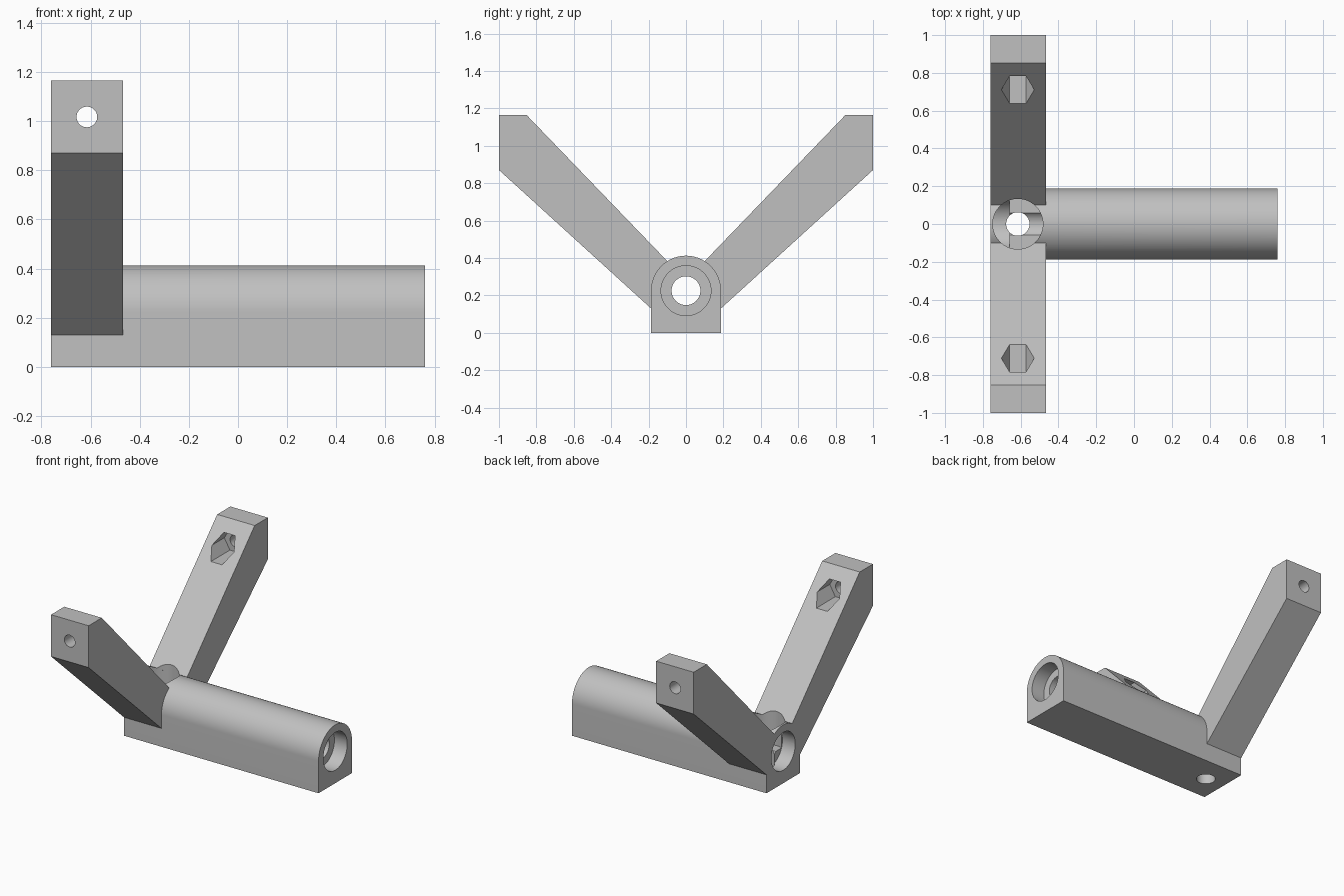
import bpy
import bmesh
import math
from mathutils import Matrix, Vector

if "Cube" in bpy.data.objects:
    bpy.data.objects.remove(bpy.data.objects["Cube"])

R_BODY, AXIS_Z = 0.187, 0.225      # rounded body radius and bore height
X0, X1, ARM_X1 = -0.76, 0.76, -0.467
HOLE_X, BOLT_Z = -0.615, 1.017

grey = bpy.data.materials.new("light grey")
grey.diffuse_color = (0.53, 0.53, 0.53, 1)
grey.use_nodes = True
grey.node_tree.nodes["Principled BSDF"].inputs["Base Color"].default_value = grey.diffuse_color


def to_object(name, bm):
    bmesh.ops.recalc_face_normals(bm, faces=bm.faces[:])
    mesh = bpy.data.meshes.new(name)
    bm.to_mesh(mesh)
    bm.free()
    mesh.materials.append(grey)
    obj = bpy.data.objects.new(name, mesh)
    bpy.context.collection.objects.link(obj)
    return obj


def extrude_x(name, profile, xa, xb):
    """Prism along x from a (y, z) outline."""
    bm = bmesh.new()
    face = bm.faces.new([bm.verts.new((xa, y, z)) for y, z in profile])
    geo = bmesh.ops.extrude_face_region(bm, geom=[face])["geom"]
    moved = [v for v in geo if isinstance(v, bmesh.types.BMVert)]
    bmesh.ops.translate(bm, verts=moved, vec=(xb - xa, 0, 0))
    return to_object(name, bm)


def rod(name, start, end, radius, sides=64):
    """Cylinder or prism between two points."""
    a, b = Vector(start), Vector(end)
    axis = b - a
    turn = axis.to_track_quat('Z', 'X').to_matrix().to_4x4()
    bm = bmesh.new()
    bmesh.ops.create_cone(bm, cap_ends=True, segments=sides, radius1=radius,
                          radius2=radius, depth=axis.length,
                          matrix=Matrix.Translation((a + b) / 2) @ turn)
    return to_object(name, bm)


def cut(obj, cutters):
    bpy.context.view_layer.objects.active = obj
    for c in cutters:
        mod = obj.modifiers.new("cut", 'BOOLEAN')
        mod.operation, mod.solver, mod.object = 'DIFFERENCE', 'EXACT', c
        bpy.ops.object.modifier_apply(modifier=mod.name)
        bpy.data.objects.remove(c)


def smooth(obj):
    bpy.ops.object.select_all(action='DESELECT')
    obj.select_set(True)
    bpy.context.view_layer.objects.active = obj
    bpy.ops.object.shade_smooth_by_angle(angle=math.radians(25))


def arc(a0, a1, n):
    return [(R_BODY * math.cos(a0 + (a1 - a0) * i / n),
             AXIS_Z + R_BODY * math.sin(a0 + (a1 - a0) * i / n))
            for i in range(n + 1)]


def well():
    return rod("well_cutter", (HOLE_X, 0, 0.175), (HOLE_X, 0, 0.9), 0.133)


# Body: arch-topped bar with stepped bore, top well and floor hole
body = extrude_x("body", [(-R_BODY, 0), (R_BODY, 0)] + arc(0, math.pi, 48), X0, X1)
cut(body, [
    rod("bore_cutter", (-1, 0, AXIS_Z), (1, 0, AXIS_Z), 0.077),
    rod("right_seat_cutter", (X1 - 0.1, 0, AXIS_Z), (1, 0, AXIS_Z), 0.1335),
    rod("left_seat_cutter", (-1, 0, AXIS_Z), (X0 + 0.1, 0, AXIS_Z), 0.1335),
    well(),
    rod("floor_hole_cutter", (HOLE_X, 0, -0.1), (HOLE_X, 0, 0.25), 0.062),
])
smooth(body)

# Arms: slanted bars resting on the body, with bolt hole and hex nut pocket
for side, label in ((-1, "front_arm"), (1, "back_arm")):
    outline = [(R_BODY, 0.13), (1, 0.87), (1, 1.165), (0.853, 1.165)]
    outline += arc(math.acos(0.1 / R_BODY), 0, 16)
    arm = extrude_x(label, [(side * y, z) for y, z in outline], X0, ARM_X1)
    cut(arm, [
        well(),
        rod("bolt_cutter", (HOLE_X, side * 0.5, BOLT_Z), (HOLE_X, side * 1.1, BOLT_Z), 0.042, 48),
    ])
    # hex prism with corners pointing along x
    hexagon = rod("nut_cutter", (0, 0, 0), (0, 0, 0.4), 0.087, 6)
    corner = max(hexagon.data.vertices, key=lambda v: v.co.x).co
    spin = Matrix.Rotation(-math.atan2(corner.y, corner.x), 4, 'Z')
    hexagon.data.transform(Matrix.Translation((HOLE_X, side * 0.85, BOLT_Z))
                           @ Matrix.Rotation(side * math.pi / 2, 4, 'X') @ spin)
    cut(arm, [hexagon])
    smooth(arm)
